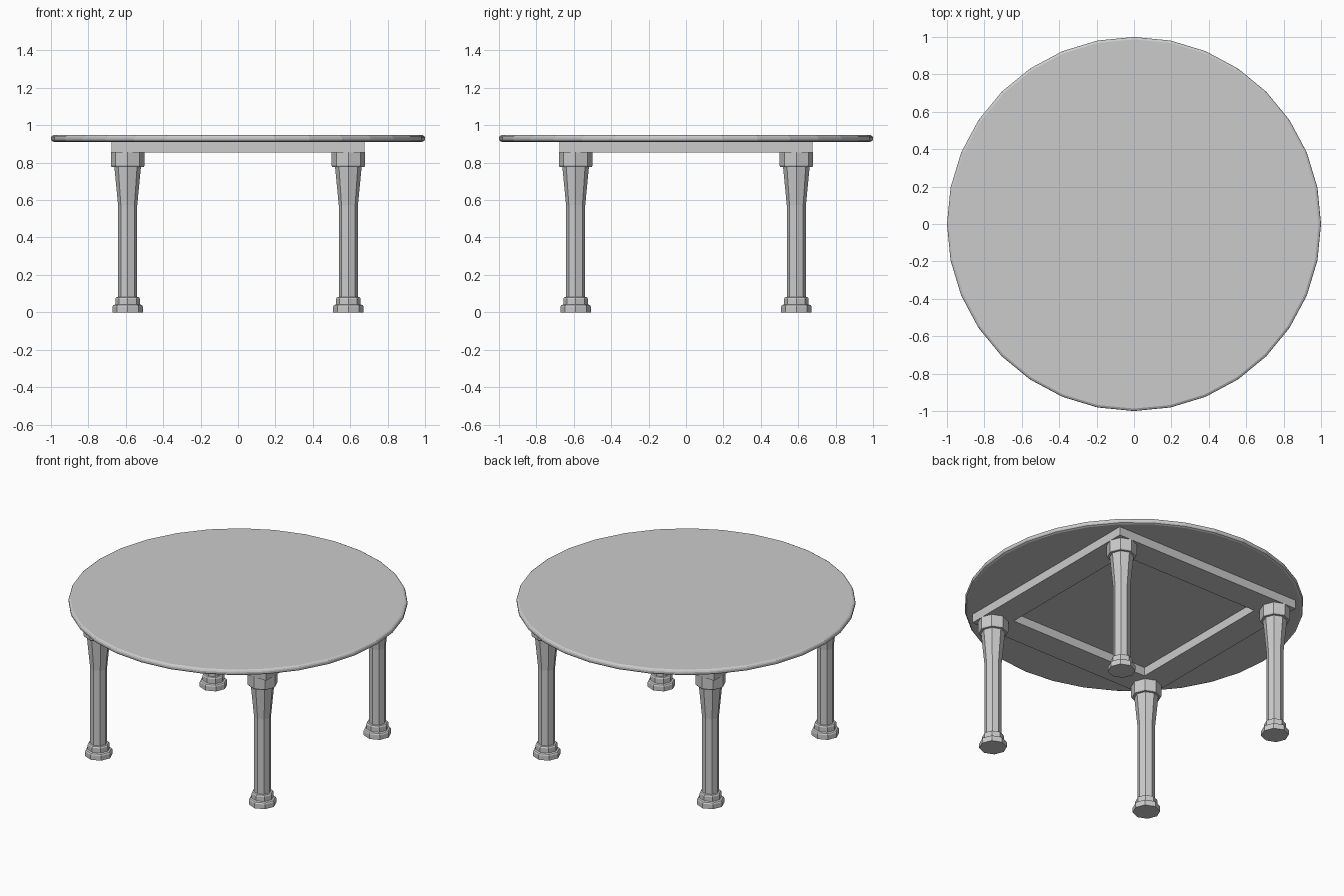
import bpy, bmesh, math

if "Cube" in bpy.data.objects:
    bpy.data.objects.remove(bpy.data.objects["Cube"])


def lathe(name, profile, sides, loc=(0, 0, 0), turn=0.0, ring=False):
    """Revolve (radius, z) points; capped solid, or a closed ring section."""
    bm = bmesh.new()
    loops = []
    for r, z in profile:
        loops.append([bm.verts.new((r * math.cos(turn + math.tau * i / sides),
                                    r * math.sin(turn + math.tau * i / sides), z))
                      for i in range(sides)])
    pairs = list(zip(loops, loops[1:]))
    if ring:
        pairs.append((loops[-1], loops[0]))
    for a, b in pairs:
        for i in range(sides):
            j = (i + 1) % sides
            bm.faces.new((a[i], a[j], b[j], b[i]))
    if not ring:
        bm.faces.new(loops[0][::-1])
        bm.faces.new(loops[-1])
    bmesh.ops.recalc_face_normals(bm, faces=bm.faces)
    mesh = bpy.data.meshes.new(name)
    bm.to_mesh(mesh)
    bm.free()
    obj = bpy.data.objects.new(name, mesh)
    obj.location = loc
    bpy.context.collection.objects.link(obj)
    return obj


# Round top with a softened rim
lathe("table_top", [(0.985, 0.911), (0.996, 0.916), (1.0, 0.924), (1.0, 0.934),
                    (0.996, 0.942), (0.987, 0.947)], 32)

# Square apron frame under the top
k = math.sqrt(2)
lathe("apron_frame", [(0.677 * k, 0.855), (0.677 * k, 0.913),
                      (0.503 * k, 0.913), (0.503 * k, 0.855)],
      4, turn=math.pi / 4, ring=True)

# Octagonal legs: stepped foot, straight shaft, flared neck, cap block
leg_profile = [(0.082, 0), (0.082, 0.03), (0.077, 0.038), (0.066, 0.042),
               (0.066, 0.072), (0.061, 0.08), (0.051, 0.082), (0.051, 0.57),
               (0.071, 0.777), (0.086, 0.777), (0.09, 0.784), (0.09, 0.857)]
for side, x in (("left", -0.59), ("right", 0.59)):
    for end, y in (("front", -0.59), ("back", 0.59)):
        lathe(f"{end}_{side}_leg", leg_profile, 8, loc=(x, y, 0))
